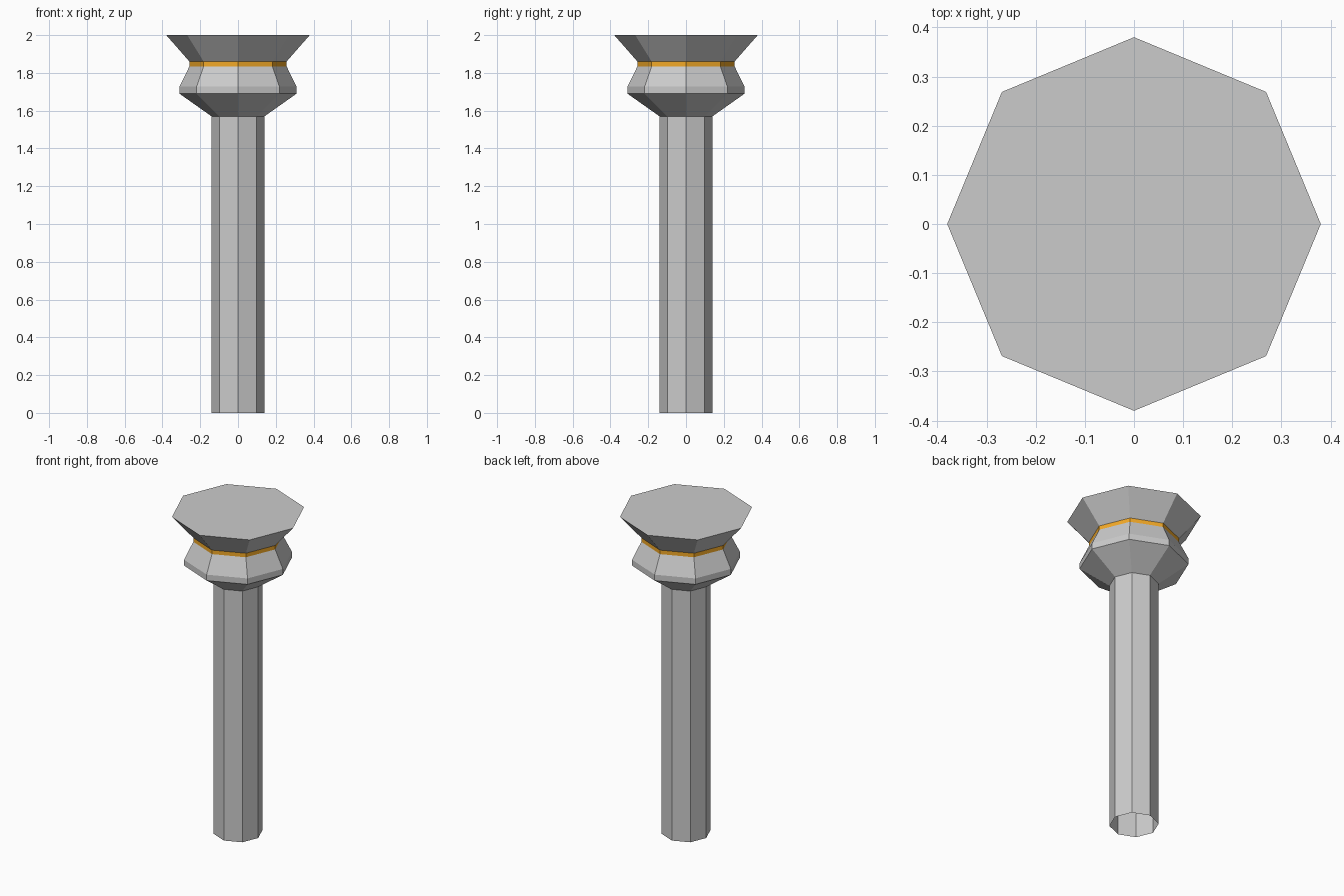
import bpy, bmesh
from math import cos, sin, tau

if "Cube" in bpy.data.objects:
    bpy.data.objects.remove(bpy.data.objects["Cube"])

SIDES = 8


def lathe(name, profile, cap_top=False, material=None):
    """Flat-sided octagonal shell from (radius, z) points, corners on the axes."""
    bm = bmesh.new()
    rings = [[bm.verts.new((r * cos(tau * i / SIDES), r * sin(tau * i / SIDES), z))
              for i in range(SIDES)] for r, z in profile]
    for low, high in zip(rings, rings[1:]):
        for i in range(SIDES):
            j = (i + 1) % SIDES
            bm.faces.new((low[i], low[j], high[j], high[i]))
    if cap_top:
        bm.faces.new(rings[-1])
    mesh = bpy.data.meshes.new(name)
    bm.to_mesh(mesh)
    bm.free()
    obj = bpy.data.objects.new(name, mesh)
    bpy.context.collection.objects.link(obj)
    if material:
        mesh.materials.append(material)
    return obj


orange = bpy.data.materials.new("orange")
orange.diffuse_color = (0.9, 0.4, 0.02, 1)
orange.use_nodes = True
orange.node_tree.nodes["Principled BSDF"].inputs["Base Color"].default_value = orange.diffuse_color

# Shaft, open at the bottom
lathe("shaft", [(0.14, 0), (0.14, 1.57)])
# Flared collar above the shaft
lathe("collar", [(0.14, 1.57), (0.31, 1.69), (0.31, 1.727), (0.257, 1.835)])
# Coloured band at the neck
lathe("neck_band", [(0.257, 1.835), (0.257, 1.86)], material=orange)
# Flared head with flat top
lathe("head", [(0.257, 1.86), (0.38, 2.0)], cap_top=True)
